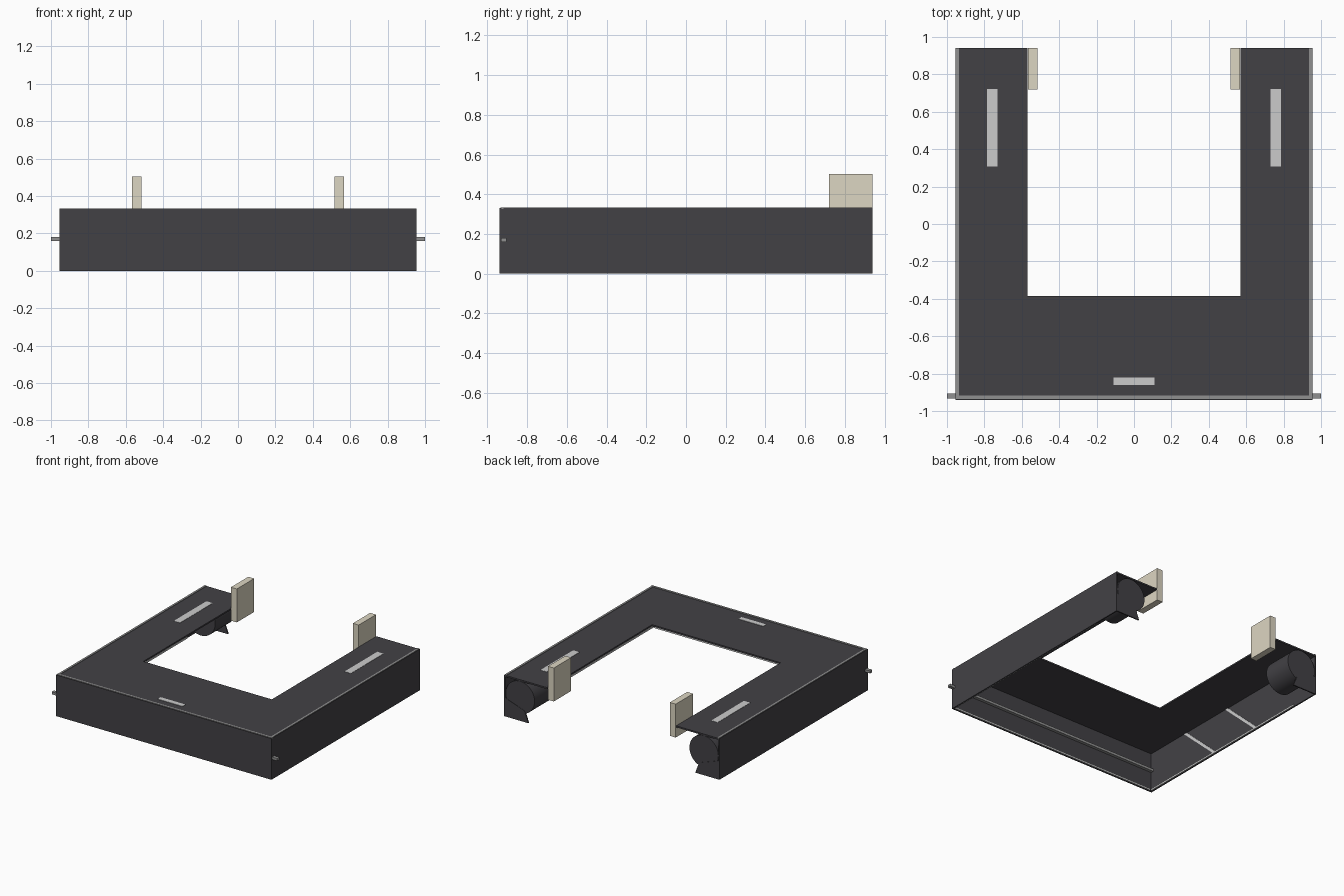
import bpy, bmesh, math
from mathutils import Vector

if "Cube" in bpy.data.objects:
    bpy.data.objects.remove(bpy.data.objects["Cube"])


def material(name, rgb):
    m = bpy.data.materials.new(name)
    m.diffuse_color = (*rgb, 1)
    m.use_nodes = True
    m.node_tree.nodes["Principled BSDF"].inputs["Base Color"].default_value = m.diffuse_color
    return m


DARK = material("charcoal", (0.055, 0.053, 0.06))
LIGHT = material("light_grey", (0.68, 0.68, 0.66))
TRIM = material("mid_grey", (0.28, 0.28, 0.28))
CREAM = material("cream", (0.72, 0.67, 0.54))


def finish(name, bm, mat):
    bmesh.ops.recalc_face_normals(bm, faces=bm.faces)
    me = bpy.data.meshes.new(name)
    bm.to_mesh(me)
    bm.free()
    ob = bpy.data.objects.new(name, me)
    bpy.context.collection.objects.link(ob)
    me.materials.append(mat)
    return ob


def box(name, lo, hi, mat):
    bm = bmesh.new()
    bmesh.ops.create_cube(bm, size=1)
    for v in bm.verts:
        v.co = Vector([(a + b) / 2 + c * (b - a) for a, b, c in zip(lo, hi, v.co)])
    return finish(name, bm, mat)


def prism(name, pts, offset, mat):
    """Extrude a flat outline by an offset vector."""
    bm = bmesh.new()
    face = bm.faces.new([bm.verts.new(p) for p in pts])
    ext = bmesh.ops.extrude_face_region(bm, geom=[face], use_keep_orig=True)
    verts = [g for g in ext["geom"] if isinstance(g, bmesh.types.BMVert)]
    bmesh.ops.translate(bm, verts=verts, vec=offset)
    return finish(name, bm, mat)


def cylinder(name, centre, r, length, axis, sides, mat):
    bm = bmesh.new()
    bmesh.ops.create_cone(bm, cap_ends=True, segments=sides,
                          radius1=r, radius2=r, depth=length)
    rot = Vector((0, 0, 1)).rotation_difference(Vector(axis)).to_matrix()
    for v in bm.verts:
        v.co = rot @ v.co + Vector(centre)
    ob = finish(name, bm, mat)
    for p in ob.data.polygons:
        p.use_smooth = len(p.vertices) == 4
    return ob


X, Y, H = 0.955, 0.94, 0.33

# U-shaped top panel
outline = [(-0.945, -0.93), (0.945, -0.93), (0.945, Y), (0.57, Y),
           (0.57, -0.385), (-0.57, -0.385), (-0.57, Y), (-0.945, Y)]
prism("top_panel", [(x, y, H - 0.012) for x, y in outline], (0, 0, 0.012), DARK)

# front wall, its edging, and the cross rod
box("front_wall", (-X, -Y, 0), (X, -Y + 0.01, H), DARK)
box("front_top_edging", (-X, -0.935, H - 0.004), (X, -0.918, H + 0.004), TRIM)
box("front_bottom_edging", (-0.93, -0.93, 0.002), (0.93, -0.922, 0.016), LIGHT)
box("cross_rod", (-1, -0.932, 0.16), (1, -0.905, 0.18), TRIM)
box("front_marker", (-0.11, -0.86, H - 0.002), (0.11, -0.822, H + 0.003), LIGHT)

for s, side in ((-1, "left"), (1, "right")):
    def sbox(name, lo, hi, mat):
        a, b = sorted((s * lo[0], s * hi[0]))
        return box(f"{side}_{name}", (a, *lo[1:]), (b, *hi[1:]), mat)

    # side wall with light edging
    sbox("wall", (X - 0.01, -Y, 0), (X, Y, H), DARK)
    sbox("top_edging", (0.936, -Y + 0.01, H - 0.004), (0.952, Y, H + 0.004), TRIM)
    sbox("bottom_edging", (0.937, -0.92, 0.002), (0.945, 0.7, 0.016), LIGHT)

    # slanted braces on the inside of the wall
    for i, y in enumerate((-0.55, -0.08)):
        pts = [(s * 0.945, y, 0.315), (s * 0.945, y + 0.03, 0.315),
               (s * 0.945, y + 0.36, 0.01), (s * 0.945, y + 0.33, 0.01)]
        prism(f"{side}_brace_{i}", pts, (-s * 0.006, 0, 0), LIGHT)

    # inlaid strip on the top and upright block at the arm tip
    sbox("top_strip", (0.73, 0.308, H - 0.002), (0.786, 0.722, H + 0.002), LIGHT)
    sbox("upright_block", (0.515, 0.72, 0.235), (0.567, Y, 0.503), CREAM)

    # padding roll in the open arm end with a gusset at its foot
    cylinder(f"{side}_padding_roll", (s * 0.815, 0.815, 0.188), 0.128, 0.245,
             (0, 1, 0), 40, DARK)
    gusset = [(0.95, 0), (0.74, 0), (0.775, 0.09), (0.95, 0.15)]
    prism(f"{side}_gusset", [(s * x, 0.93, z) for x, z in gusset], (0, 0.01, 0), DARK)
